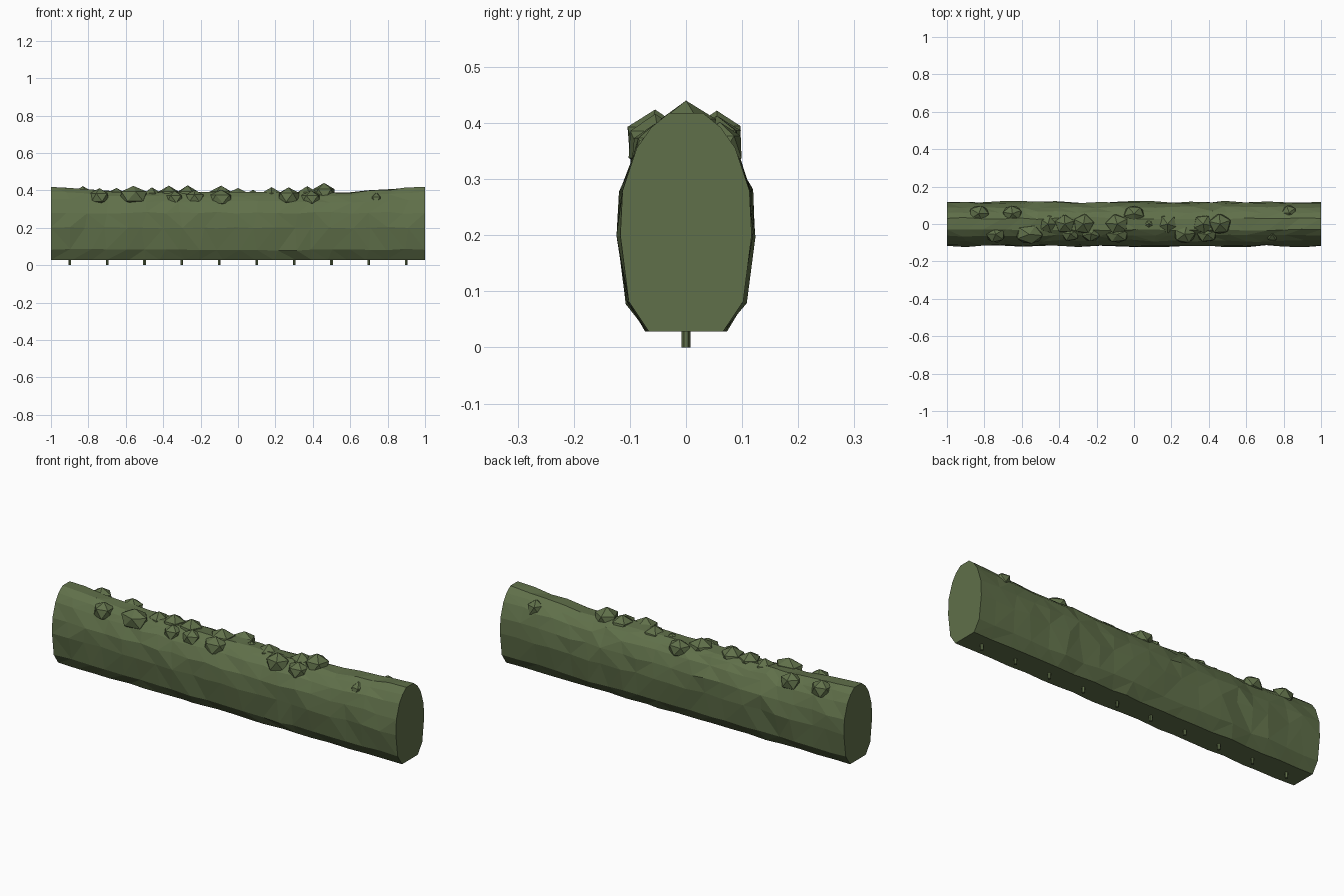
import bpy, bmesh, math, random
from mathutils import Matrix

if "Cube" in bpy.data.objects:
    bpy.data.objects.remove(bpy.data.objects["Cube"])

random.seed(4)
leaf = bpy.data.materials.new("hedge green")
leaf.diffuse_color = (0.117, 0.162, 0.068, 1)
leaf.use_nodes = True
leaf.node_tree.nodes["Principled BSDF"].inputs["Base Color"].default_value = leaf.diffuse_color


def finish(name, bm):
    bmesh.ops.recalc_face_normals(bm, faces=bm.faces)
    me = bpy.data.meshes.new(name)
    bm.to_mesh(me)
    bm.free()
    me.materials.append(leaf)
    ob = bpy.data.objects.new(name, me)
    bpy.context.collection.objects.link(ob)
    return ob


# hedge body: rounded cross-section lofted along x with slight lumps
half = [(0.066, 0.028), (0.102, 0.082), (0.117, 0.20), (0.113, 0.28),
        (0.088, 0.355), (0.062, 0.392), (0.030, 0.418)]
profile = half + [(-y, z) for y, z in reversed(half)]
N = 20
bm = bmesh.new()
rings = []
for i in range(N + 1):
    x = -1 + 2 * i / N
    end = i in (0, N)
    sag = 0.03 * min(1, (1 - abs(x)) / 0.4)      # top dips away from the ends
    ring = []
    for y, z in profile:
        w = 0 if end else random.uniform(-0.005, 0.007)
        dz = 0 if end or z < 0.05 else random.uniform(-0.005, 0.005)
        drop = sag * max(0, (z - 0.28) / 0.14)
        dx = 0 if end else random.uniform(-0.02, 0.02)
        ring.append(bm.verts.new((x + dx, y + math.copysign(w, y) * (1 if w > 0 else -1),
                                  z + dz - drop)))
    rings.append(ring)
n = len(profile)
sides = []
for a, b in zip(rings, rings[1:]):
    for j in range(n):
        k = (j + 1) % n
        sides.append(bm.faces.new((a[j], a[k], b[k], b[j])))
bmesh.ops.triangulate(bm, faces=sides)
bm.faces.new(rings[0])
bm.faces.new(rings[-1])
finish("hedge_body", bm)

# leaf clumps on the top: x, y, z, radius, stretch along x
clumps = [(-0.83, 0.055, 0.372, 0.05, 1.2), (-0.65, 0.055, 0.365, 0.048, 1.2),
          (0.0, 0.055, 0.365, 0.048, 1.3), (0.83, 0.06, 0.357, 0.045, 1),
          (-0.74, -0.055, 0.362, 0.05, 1.15), (-0.56, -0.055, 0.368, 0.056, 1.45),
          (-0.34, -0.052, 0.353, 0.045, 1.2), (-0.23, -0.052, 0.357, 0.045, 1.2),
          (-0.09, -0.055, 0.353, 0.05, 1.4), (0.27, -0.055, 0.362, 0.054, 1.2),
          (0.39, -0.055, 0.352, 0.047, 1.3), (0.74, -0.055, 0.346, 0.042, 0.9),
          (-0.46, 0, 0.362, 0.054, 1), (-0.37, 0, 0.37, 0.055, 1.1),
          (-0.27, 0, 0.367, 0.06, 1.05), (-0.09, 0, 0.367, 0.058, 1.2),
          (0.08, 0, 0.353, 0.05, 1.1), (0.18, 0, 0.362, 0.055, 1.1),
          (0.37, 0, 0.367, 0.055, 1.1), (0.46, 0, 0.38, 0.06, 1.1)]
bm = bmesh.new()
for x, y, z, r, s in clumps:
    m = (Matrix.Translation((x, y, z)) @ Matrix.Diagonal((s, 1, 1, 1))
         @ Matrix.Rotation(random.uniform(0, 1.2), 4, "Z"))
    bmesh.ops.create_icosphere(bm, subdivisions=1, radius=r, matrix=m)
finish("leaf_clumps", bm)

# short stems under the hedge
bm = bmesh.new()
for i in range(10):
    m = Matrix.Translation((-0.9 + 0.2 * i, 0, 0.03))
    bmesh.ops.create_cone(bm, cap_ends=True, segments=6, radius1=0.008, radius2=0.008,
                          depth=0.06, matrix=m)
finish("stems", bm)
